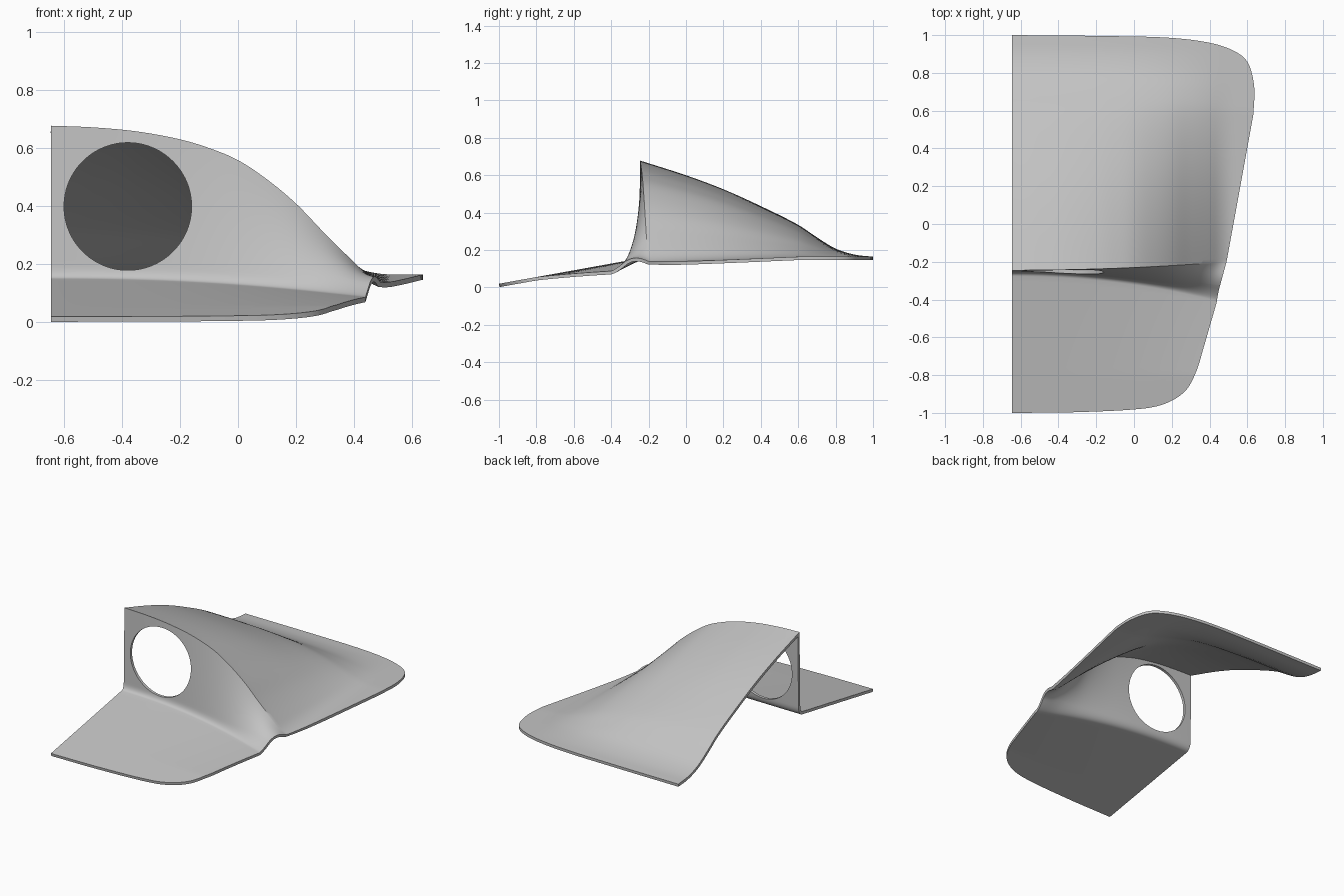
import bpy, math
from mathutils import Vector

cube = bpy.data.objects.get("Cube")
if cube:
    bpy.data.objects.remove(cube, do_unlink=True)

LEFT = -0.645
COLS, FLOOR, FILLET, WALL, REAR = 80, 24, 8, 24, 50


def smooth(keys, t):
    """Smooth curve through (parameter, *values) keys."""
    t = min(max(t, keys[0][0]), keys[-1][0])
    i = next(k for k in range(len(keys) - 1) if t <= keys[k + 1][0])
    def slope(k):
        a, b = keys[max(k - 1, 0)], keys[min(k + 1, len(keys) - 1)]
        return [(q - p) / (b[0] - a[0]) for p, q in zip(a[1:], b[1:])]
    a, b = keys[i], keys[i + 1]
    h = b[0] - a[0]
    u = (t - a[0]) / h
    w = (2*u**3 - 3*u**2 + 1, (u**3 - 2*u**2 + u) * h, 3*u**2 - 2*u**3, (u**3 - u**2) * h)
    return [w[0]*p + w[1]*m + w[2]*q + w[3]*n
            for p, m, q, n in zip(a[1:], slope(i), b[1:], slope(i + 1))]


# Outlines of the front and rear rims, from the cut side round the corner
FRONT_RIM = [(0, LEFT, -1), (.3, -.3, -.996), (.6, .05, -.977), (.72, .18, -.945),
             (.82, .275, -.88), (.91, .33, -.78), (1, .37, -.65)]
REAR_RIM = [(0, LEFT, 1), (.35, -.15, .995), (.6, .2, .985), (.75, .42, .955),
            (.84, .55, .905), (.9, .61, .84), (.95, .637, .72), (1, .632, .58)]
# Height of the hood along its cut side, and how it falls away across x
SPINE = [(-.25, .68), (0, .6), (.2, .525), (.4, .435), (.6, .335), (.7, .268),
         (.8, .208), (.9, .176), (1, .165)]
FALL = [(LEFT, 1), (-.5, .99), (-.35, .966), (-.2, .918), (-.1, .865), (0, .79),
        (.1, .67), (.2, .518), (.3, .327), (.4, .145), (.45, .06), (.5, .012),
        (.56, 0), (.7, 0)]


def floor_z(x, y):
    droop = .04 * max(0, (y + .8) / .4) * max(0, (x - LEFT) / 1.085) ** 2.5
    return .02 + .18 * (y + 1) - droop


def hood_z(x, y):
    edge = .13 + .035 * min(max((y + .2) / .8, 0), 1)
    return edge + (smooth(SPINE, y)[0] - edge) * smooth(FALL, x)[0]


def on_floor(p):
    return Vector((p.x, p.y, floor_z(p.x, p.y)))


def column(a):
    """One strip of the sheet: front floor, fillet, leaning wall, rear hood."""
    foot = Vector((LEFT + 1.085 * a, -.253 - .13 * a**2))
    crest = Vector((LEFT + 1.135 * a, -.245 + .045 * a**2))
    front, rear = Vector(smooth(FRONT_RIM, a)), Vector(smooth(REAR_RIM, a))
    base = foot - Vector((0, .024))
    pts = [on_floor(front.lerp(base, i / FLOOR)) for i in range(FLOOR)]

    corner, top = on_floor(foot), Vector((*crest, hood_z(*crest)))
    start = min(.3, .04 / (top.z - corner.z))
    def wall(t):
        swell = .04 * a**5 * math.sin(math.pi * t)
        return corner.lerp(top, t) + Vector((0, 0, swell))
    p0, p2 = on_floor(base), wall(start)
    for i in range(FILLET):
        t = i / FILLET
        pts.append(p0 * (1 - t)**2 + corner * 2 * t * (1 - t) + p2 * t**2)
    pts += [wall(start + (1 - start) * i / WALL) for i in range(WALL)]

    for i in range(REAR + 1):
        p = crest.lerp(rear, i / REAR)
        pts.append(Vector((p.x, p.y, hood_z(p.x, p.y))))
    return pts


# Folded sheet
verts, faces = [], []
n = FLOOR + FILLET + WALL + REAR + 1
for c in range(COLS + 1):
    verts += column(c / COLS)
for c in range(COLS):
    for r in range(n - 1):
        k = c * n + r
        faces.append((k, k + n, k + n + 1, k + 1))
mesh = bpy.data.meshes.new("hooded_panel")
mesh.from_pydata(verts, [], faces)
panel = bpy.data.objects.new("hooded_panel", mesh)
bpy.context.collection.objects.link(panel)

grey = bpy.data.materials.new("plain_grey")
grey.use_nodes = True
colour = (.55, .55, .55, 1)
grey.diffuse_color = colour
grey.node_tree.nodes["Principled BSDF"].inputs["Base Color"].default_value = colour
mesh.materials.append(grey)

# Cutter for the round opening in the wall
bpy.ops.mesh.primitive_cylinder_add(vertices=96, radius=.22, depth=.3,
                                    location=(-.38, -.355, .4),
                                    rotation=(math.pi / 2, 0, 0))
cutter = bpy.context.object
cutter.name = "opening_cutter"
cutter.hide_render = True
cutter.data.materials.append(grey)

# Thickness, then the opening
thick = panel.modifiers.new("thickness", "SOLIDIFY")
thick.thickness = .018
thick.offset = -1
thick.use_even_offset = True
cut = panel.modifiers.new("opening", "BOOLEAN")
cut.operation = "DIFFERENCE"
cut.solver = "EXACT"
cut.object = cutter

bpy.ops.object.select_all(action="DESELECT")
panel.select_set(True)
bpy.context.view_layer.objects.active = panel
for name in ("thickness", "opening"):
    bpy.ops.object.modifier_apply(modifier=name)
bpy.data.objects.remove(cutter, do_unlink=True)
bpy.ops.object.shade_smooth_by_angle(angle=math.radians(30))
